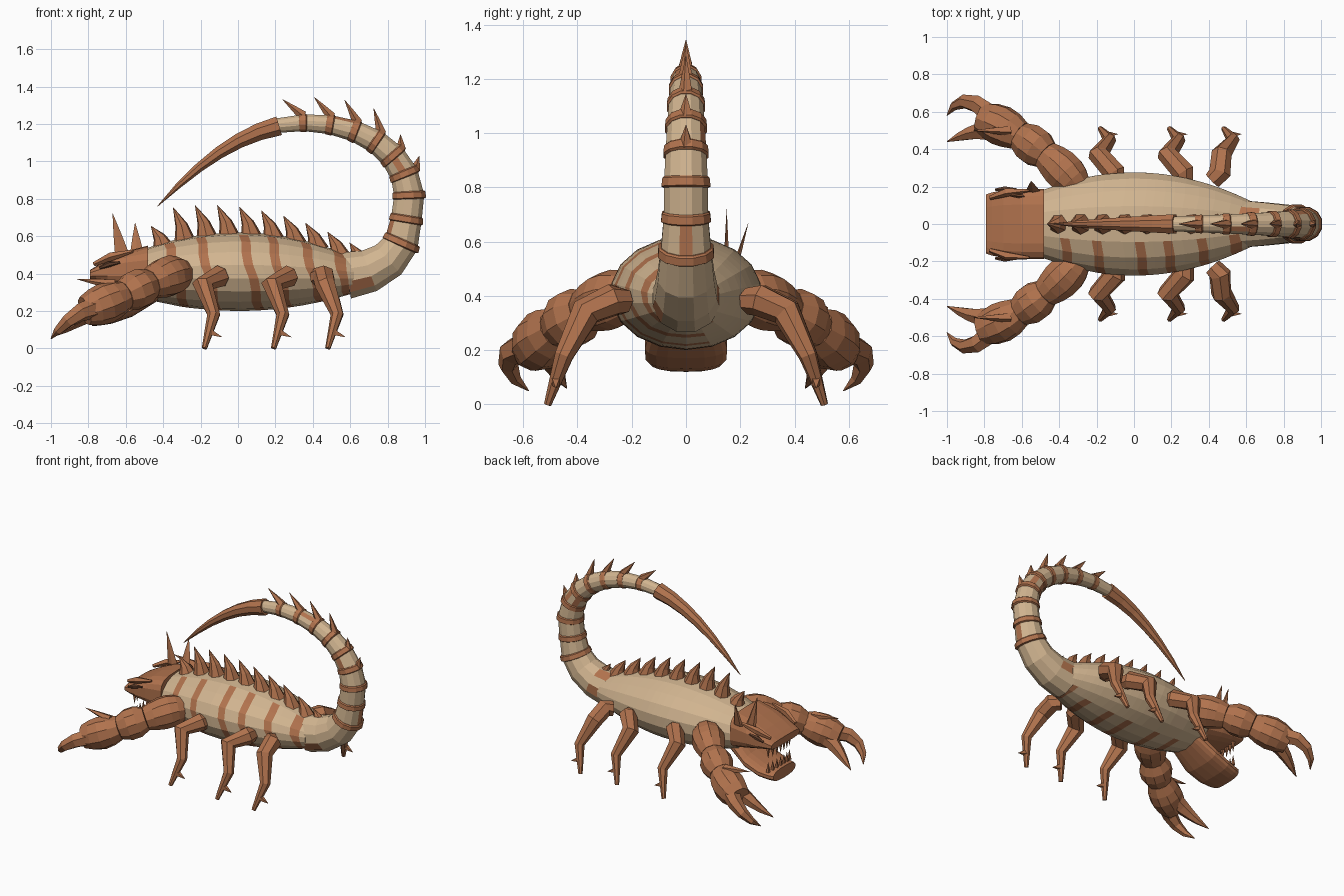
import bpy, bmesh, math
from mathutils import Vector, geometry

cube = bpy.data.objects.get("Cube")
if cube:
    bpy.data.objects.remove(cube)


def material(name, *rgb):
    mat = bpy.data.materials.new(name)
    mat.use_nodes = True
    mat.diffuse_color = (*rgb, 1)
    mat.node_tree.nodes["Principled BSDF"].inputs["Base Color"].default_value = (*rgb, 1)
    return mat


TAN = material("tan shell", .64, .46, .28)
RUST = material("rust brown", .44, .17, .075)
DARK = material("dark brown", .12, .05, .025)
TAN_SLOT, RUST_SLOT = range(2)


def skin(name, rings, mats, rule=None):
    """Join rings of points with faces, close both ends and colour the faces by a rule."""
    bm = bmesh.new()
    rows = [[bm.verts.new(point) for point in ring] for ring in rings]
    count = len(rows[0])
    for i, (near, far) in enumerate(zip(rows, rows[1:])):
        for k in range(count):
            after = (k + 1) % count
            face = bm.faces.new((near[k], near[after], far[after], far[k]))
            if rule:
                face.material_index = rule(face.calc_center_median(), i, k)
    bm.faces.new(rows[0])
    bm.faces.new(rows[-1])
    bmesh.ops.recalc_face_normals(bm, faces=bm.faces)
    mesh = bpy.data.meshes.new(name)
    bm.to_mesh(mesh)
    bm.free()
    for mat in mats:
        mesh.materials.append(mat)
    bpy.context.collection.objects.link(bpy.data.objects.new(name, mesh))


def ring_angles(sides):
    return [math.tau * (k + .5) / sides for k in range(sides)]


def tube(name, points, radii, sides=8, mats=(RUST,), rule=None, flat=1):
    """Sweep a polygon of changing radius along a path."""
    across, rings = None, []
    last = len(points) - 1
    for i, (point, radius) in enumerate(zip(points, radii)):
        along = (points[min(i + 1, last)] - points[max(i - 1, 0)]).normalized()
        if across is None:
            across = Vector((0, 1, 0)) if abs(along.y) < .5 else along.cross(Vector((0, 0, 1)))
        across = (across - along * across.dot(along)).normalized()
        up = along.cross(across)
        rings.append([point + across * (radius * flat * math.cos(a)) + up * (radius * math.sin(a))
                      for a in ring_angles(sides)])
    skin(name, rings, mats, rule)


def spike(name, root, tip, radius, sides=5, bend=(0, 0, 0), flat=1):
    """Pointed cone, bent at its middle."""
    root, tip = Vector(root), Vector(tip)
    middle = root.lerp(tip, .5) + Vector(bend)
    tube(name, [root, middle, tip], [radius, radius * .55, .001], sides, flat=flat)


def curve(start, handle_a, handle_b, end, count):
    return geometry.interpolate_bezier(*map(Vector, (start, handle_a, handle_b, end)), count)


def taper(start, end, count, power=1):
    return [end + (start - end) * (1 - i / (count - 1)) ** power for i in range(count)]


def mirrored(points, side):
    return [Vector((p[0], p[1] * side, p[2])) for p in points]


def oval(x, low, high, half_width, angle, power=1):
    cos, sin = math.cos(angle), math.sin(angle)
    cos = math.copysign(abs(cos) ** power, cos)
    sin = math.copysign(abs(sin) ** power, sin)
    return Vector((x, half_width * cos, (low + high + (high - low) * sin) / 2))


# Body: faceted barrel with slanted stripes on the right flank and belly
FRONT, BACK = -.5, .62
STRIPES = (-.33, -.16, .07, .22, .4, .56)
HALF = .025


def body_section(x):
    return .2 + x * x / 4, .62 - .35 * x * x, .28 - .4 * x * x


stations = [FRONT + (BACK - FRONT) * i / 7 for i in range(8)]
stations = sorted(stations + [mid + edge for mid in STRIPES for edge in (-HALF, HALF)])
rings = []
for station in stations:
    ease = max(0, min(1, (station - FRONT) * 7, (BACK - station) * 8))
    ring = []
    for angle in ring_angles(18):
        x = station - ease * (.045 * math.sin(angle) + .008 * math.sin(5 * angle))
        ring.append(oval(x, *body_section(x), angle))
    rings.append(ring)


def striped(center, i, k):
    middle = (stations[i] + stations[i + 1]) / 2
    inside = any(abs(middle - stripe) < HALF for stripe in STRIPES)
    limit = .1 if center.z < .32 else -.05
    return RUST_SLOT if inside and center.y < limit else TAN_SLOT


skin("body", rings, (TAN, RUST), striped)

# Head and lower jaw: t runs from the front to the neck
head, jaw = [], []
for t in (0, .1, .3, .6, 1):
    rest = 1 - t
    head.append([oval(-.79 + .31 * t, .37 - .07 * t, .55 - .13 * rest ** 1.5,
                      .19 - .03 * rest ** 4, angle, .55) for angle in ring_angles(18)])
    jaw.append([oval(-.78 + .36 * t, .12 + .14 * t * t, .2 + .18 * t * t,
                     .155 - .03 * (t - rest) ** 2, angle, .75) for angle in ring_angles(18)])
skin("head", head, (RUST,))
skin("lower_jaw", jaw, (RUST,))

# Teeth, brows and eyes
for i in range(-3, 4):
    y = i * .04
    x = -.75 + y * y
    spike("upper_tooth", (x, y, .37), (x, y, .29), .014, 4)
    spike("lower_tooth", (x, y, .19), (x, y, .26), .014, 4)
for side in (1, -1):
    brow = [(-.77, .14, .45), (-.68, .17, .49), (-.56, .18, .52)]
    tube("brow", mirrored(brow, side), (.012, .024, .008), 5)
    eye = [(-.74, .183, .43), (-.69, .187, .45), (-.63, .186, .46)]
    tube("eye", mirrored(eye, side), (.008, .016, .006), 6, (DARK,))

# Two thin horns on the left of the head
spike("front_horn", (-.62, .15, .5), (-.67, .15, .72), .04, flat=.3)
spike("rear_horn", (-.54, .18, .5), (-.55, .23, .67), .04, flat=.3)

# Row of curved spines along the back
for i in range(10):
    x = -.4 + .118 * i
    low, top, width = body_section(x)
    height = .17 - .008 * i if i else .09
    spike("back_spine", (x, 0, top - .03), (x - .065, 0, top + height), .062, 7, (.012, 0, 0))

# Tail: tan tube with rust patches
base = curve((.58, 0, .39), (.75, 0, .4), (.9, 0, .5), (.9, 0, .69), 5)
arch = curve((.9, 0, .69), (1, 0, 1.05), (.6, 0, 1.27), (.2, 0, 1.19), 9)
tail = base + arch[1:]
tail_radii = taper(.13, .085, len(base)) + taper(.09, .04, len(arch))[1:]
tube("tail", tail, tail_radii, 12, (TAN, RUST),
     lambda center, i, k: RUST_SLOT if i % 3 == 0 and (k + i) % 5 == 1 else TAN_SLOT)

# Rust collars at the tail joints, with spines on the outer side
for i in range(3, len(tail) - 1):
    center, radius = tail[i], tail_radii[i]
    along = (tail[i + 1] - tail[i - 1]).normalized()
    tube("tail_collar", [center + along * step for step in (-.02, -.014, .016, .022)],
         [radius * scale for scale in (1, 1.12, 1.08, 1)], 12)
    if i > 5:
        outward = Vector((along.z, 0, -along.x))
        root = center + outward * radius * .8
        reach = .05 if i < 8 else .09
        spike("tail_spine", root, root + (outward + along * 1.2) * reach, .028)

# Stinger
sting = curve((.22, 0, 1.19), (0, 0, 1.14), (-.2, 0, 1), (-.43, 0, .76), 7)
tube("stinger", sting, taper(.056, .002, len(sting), .7))

# Limbs on both sides
LEG = [(0, .23, .38), (0, .27, .385), (-.09, .37, .34), (-.03, .45, .18), (-.08, .51, 0)]
HIPS = {"front_leg": (-.1, 0), "middle_leg": (.27, 0), "rear_leg": (.42, .14)}
for side in (1, -1):
    for name, (hip, swing) in HIPS.items():
        path = [(hip + x + swing * min(1, (y - .23) * 7), y, z) for x, y, z in LEG]
        path = mirrored(path, side)
        tube(name, path, (.05, .06, .056, .035, .014), 7)
        ankle = path[-2].lerp(path[-1], .5)
        spike("foot_claw", ankle, ankle + Vector((.07, 0, -.03)), .024, 4)

    # Pincer arm: three barrel segments along one curve
    arm = curve((-.3, .2, .4), (-.4, .32, .4), (-.6, .5, .27), (-.82, .57, .2), 13)
    arm = mirrored(arm, side)
    for name, first, end in (("upper_arm", 0, 6), ("forearm", 5, 9), ("palm", 8, 13)):
        part = arm[first:end]
        bulge = [.08 + .03 * math.sin(math.pi * i / (len(part) - 1)) for i in range(len(part))]
        tube(name, part, bulge, 10)

    # Pincer fingers and spur
    outer = curve((-.76, .58, .22), (-.88, .7, .2), (-.96, .66, .1), (-1, .58, .05), 5)
    inner = curve((-.76, .5, .21), (-.85, .5, .17), (-.9, .48, .12), (-1, .44, .06), 5)
    for name, path in (("outer_finger", outer), ("inner_finger", inner)):
        tube(name, mirrored(path, side), taper(.06, .002, len(path), .7), 6)
    spur = mirrored([(-.66, .5, .34), (-.86, .5, .37)], side)
    spike("palm_spur", *spur, .03)
